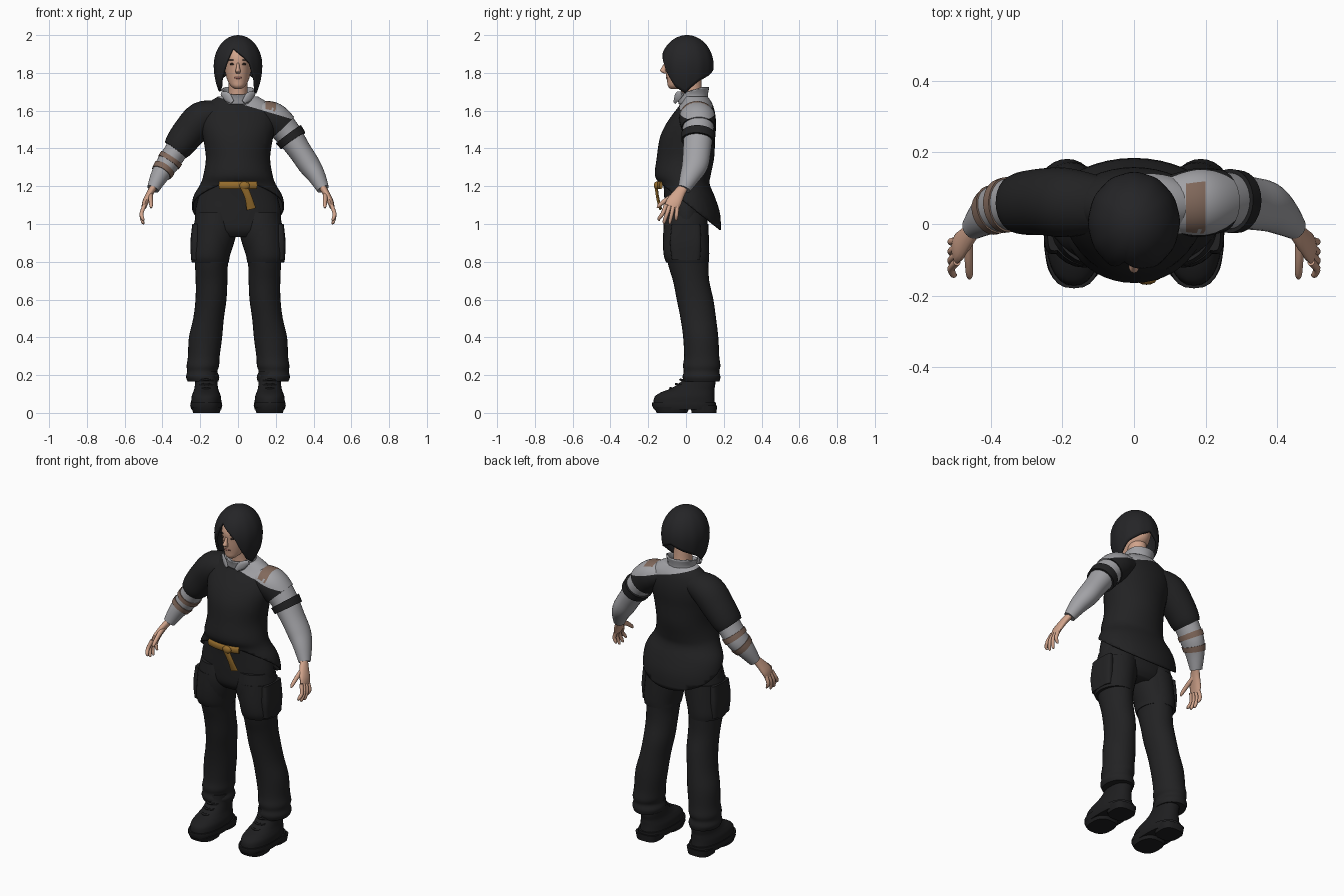
import bpy, bmesh, math
from mathutils import Vector

if "Cube" in bpy.data.objects:
    bpy.data.objects.remove(bpy.data.objects["Cube"])

# ---------- colours ----------
def colour(name, r, g, b):
    m = bpy.data.materials.new(name)
    m.diffuse_color = (r, g, b, 1)
    m.use_nodes = True
    m.node_tree.nodes["Principled BSDF"].inputs["Base Color"].default_value = m.diffuse_color
    return m

CLOTH = colour("black cloth", .016, .016, .017)
HAIR = colour("black hair", .018, .018, .020)
BOOT = colour("black leather", .013, .013, .014)
GREY = colour("grey linen", .36, .36, .38)
BROWN = colour("brown strap", .22, .14, .105)
GOLD = colour("ochre sash", .30, .15, .025)
SKIN = colour("skin", .64, .37, .26)
LIP = colour("lips", .42, .17, .14)
EYE = colour("dark eye", .04, .025, .02)

# ---------- helpers ----------
def finish(name, bm, *mats, angle=50, thick=0):
    bmesh.ops.recalc_face_normals(bm, faces=bm.faces)
    me = bpy.data.meshes.new(name)
    bm.to_mesh(me)
    bm.free()
    for m in mats:
        me.materials.append(m)
    me.shade_smooth()
    me.set_sharp_from_angle(angle=math.radians(angle))
    ob = bpy.data.objects.new(name, me)
    bpy.context.collection.objects.link(ob)
    if thick:
        mod = ob.modifiers.new("thickness", 'SOLIDIFY')
        mod.thickness = thick
        mod.offset = -1
    return ob

def smooth_path(rows, sub):
    """Catmull-Rom through rows of numbers."""
    out = []
    for i in range(len(rows) - 1):
        p0, p1, p2, p3 = (rows[max(0, min(len(rows) - 1, i + k))] for k in (-1, 0, 1, 2))
        for s in range(sub):
            t = s / sub
            out.append([.5 * (2 * b + (c - a) * t + (2 * a - 5 * b + 4 * c - d) * t * t
                        + (3 * b - a - 3 * c + d) * t ** 3) for a, b, c, d in zip(p0, p1, p2, p3)])
    return out + [list(rows[-1])]

def loft(rows, flat=False, ref=(0, 1, 0), seg=28, sub=4, caps=True, power=2, mirror=1):
    """Skin rings of (x, y, z, side radius, radius along ref)."""
    bm = bmesh.new()
    rows = smooth_path([(r[0] * mirror, *r[1:]) for r in rows], sub)
    pts = [Vector(r[:3]) for r in rows]
    rings = []
    for i, r in enumerate(rows):
        t = Vector((0, 0, 1)) if flat else (pts[min(i + 1, len(pts) - 1)] - pts[max(i - 1, 0)]).normalized()
        u = Vector(ref)
        u = (u - t * u.dot(t)).normalized()
        v = t.cross(u)
        ring = []
        for k in range(seg):
            c, s = math.cos(math.tau * k / seg), math.sin(math.tau * k / seg)
            c, s = (math.copysign(abs(w) ** (2 / power), w) for w in (c, s))
            ring.append(bm.verts.new(pts[i] + u * c * r[4] + v * s * r[3]))
        rings.append(ring)
    for a, b in zip(rings, rings[1:]):
        for k in range(seg):
            bm.faces.new((a[k], a[k - 1], b[k - 1], b[k]))
    if caps:
        bm.faces.new(rings[0])
        bm.faces.new(rings[-1])
    return bm

def cut(bm, co, no, drop=False):
    bmesh.ops.bisect_plane(bm, geom=bm.verts[:] + bm.edges[:] + bm.faces[:], plane_co=co,
                           plane_no=no, clear_inner=drop)

def paint(bm, rule, index):
    for f in bm.faces:
        if rule(f.calc_center_median()):
            f.material_index = index

def blob(name, loc, size, mat):
    bm = bmesh.new()
    bmesh.ops.create_uvsphere(bm, u_segments=14, v_segments=8, radius=1)
    bmesh.ops.scale(bm, vec=size, verts=bm.verts)
    bmesh.ops.translate(bm, vec=loc, verts=bm.verts)
    return finish(name, bm, mat)

# ---------- tunic with slanted neckline and long back hem ----------
NECK_CO, NECK_NO = Vector((0, 0, 1.64)), Vector((.285, 0, .958))
above_neckline = lambda c: (c - NECK_CO).dot(NECK_NO) > 0
on_strap = lambda c: above_neckline(c) and .145 < c.x < .2 and -.02 < c.y < .12

def neckline(bm):
    cut(bm, NECK_CO, NECK_NO)
    for x in (.145, .2):
        cut(bm, (x, 0, 0), (1, 0, 0))
    paint(bm, above_neckline, 1)
    paint(bm, on_strap, 2)

tunic = [(.94, .03, .235, .155), (1.05, .028, .245, .153), (1.14, .012, .238, .142), (1.21, -.008, .2, .134),
         (1.26, -.017, .183, .148), (1.35, -.003, .17, .152), (1.45, .007, .184, .147),
         (1.52, .024, .198, .135), (1.58, .042, .198, .113), (1.635, .055, .165, .085), (1.675, .05, .105, .065)]
bm = loft([(0, y, z, a, b) for z, y, a, b in tunic], flat=True, seg=40)
cut(bm, (0, -.15, 1.225), (0, .26, .34), drop=True)
neckline(bm)
finish("tunic", bm, CLOTH, GREY, BROWN, thick=.008)

# ---------- trousers ----------
hips = [(.93, 0, .15, .08), (.97, 0, .215, .108), (1.05, 0, .228, .114), (1.14, -.005, .21, .11), (1.22, -.01, .18, .11)]
finish("trouser_hips", loft([(0, y, z, a, b) for z, y, a, b in hips], flat=True, seg=36), CLOTH)
leg = [(.165, .185, .083, .08, .094), (.19, .187, .082, .088, .1), (.22, .189, .082, .08, .094),
       (.25, .186, .083, .086, .099), (.3, .181, .083, .084, .093), (.4, .172, .078, .088, .093),
       (.5, .156, .065, .081, .094), (.6, .143, .048, .082, .097), (.7, .14, .027, .084, .096),
       (.8, .14, .01, .089, .108), (.95, .124, -.002, .115, .117), (1.06, .12, 0, .1, .11)]
thigh = [(.795, .146, .008, .098, .112), (.83, .147, .003, .103, .12), (.9, .139, 0, .106, .122), (1, .126, 0, .112, .118)]
for side, s in (("right", -1), ("left", 1)):
    finish(side + "_trouser_leg", loft([(x, y, z, a, b) for z, x, y, a, b in leg], flat=True, mirror=s), CLOTH)
    finish(side + "_thigh_panel", loft([(x, y, z, a, b) for z, x, y, a, b in thigh], flat=True, mirror=s), CLOTH)
    finish(side + "_cargo_pocket", loft([(.222, 0, .81, .026, .075), (.226, -.002, .9, .026, .082), (.222, 0, 1, .02, .075)],
           flat=True, power=3.5, mirror=s), CLOTH)

    # boots: sole, heel, upper and laces
    finish(side + "_boot_sole", loft([(.168, -.01, .018, .079, .16), (.168, -.01, .04, .085, .17), (.168, -.01, .055, .083, .17)],
           flat=True, power=2.6, sub=1, mirror=s), BOOT)
    finish(side + "_boot_heel", loft([(.17, .095, 0, .066, .066), (.17, .095, .04, .074, .07)],
           flat=True, power=3, sub=1, mirror=s), BOOT)
    finish(side + "_boot_tread", loft([(.167, -.075, 0, .07, .08), (.167, -.075, .03, .08, .095)],
           flat=True, power=2.6, sub=1, mirror=s), BOOT)
    upper = [(.05, -.01, .08, .163), (.085, -.008, .078, .158), (.108, .008, .07, .142), (.125, .03, .064, .12),
             (.15, .055, .06, .1), (.18, .07, .058, .086), (.22, .075, .058, .083)]
    finish(side + "_boot_upper", loft([(.168, y, z, a, b) for z, y, a, b in upper], flat=True, power=2.3, mirror=s), BOOT)
    for y, z in ((-.075, .125), (-.045, .147), (-.022, .17)):
        finish(side + "_boot_lace", loft([(.13, y + .02, z, .005, .005), (.168, y - .008, z + .006, .006, .006),
               (.206, y + .02, z, .005, .005)], ref=(0, 0, 1), seg=8, mirror=s), BOOT)

# ---------- sash ----------
arc = [(.2 * math.sin(a), -.01 - .14 * math.cos(a), 1.205, .02, .009) for a in (-.52, -.25, 0, .25, .52)]
finish("sash", loft([(x, y, z, b, a) for x, y, z, a, b in arc], ref=(0, 0, 1), seg=12), GOLD)
blob("sash_knot", (.035, -.155, 1.203), (.028, .015, .022), GOLD)
finish("sash_tail", loft([(.03, -.158, 1.2, .02, .008), (.055, -.15, 1.14, .019, .008), (.07, -.135, 1.08, .025, .008)],
       seg=12), GOLD)

# ---------- arms ----------
ARM = [(.1, .055, 1.585, .06, .075), (.18, .06, 1.56, .08, .09), (.255, .065, 1.49, .073, .08), (.325, .058, 1.39, .062, .074),
       (.375, .048, 1.315, .059, .07), (.415, .022, 1.255, .048, .055), (.45, -.01, 1.185, .033, .034)]
grow = lambda rows, g: [(x, y, z, a + g, b + g) for x, y, z, a, b in rows]
PATH = smooth_path(ARM, 12)
along = lambda p: p[0] * .6 - p[2] * .8
piece = lambda lo, hi: [p for p in PATH if lo <= along(p) <= hi]

bm = loft(ARM)
neckline(bm)
paint(bm, lambda c: not on_strap(c), 1)
finish("left_shirt_sleeve", bm, CLOTH, GREY, BROWN)
bm = loft(grow(piece(-1.3, -1.066), .006), sub=1)
neckline(bm)
finish("left_tunic_shoulder", bm, CLOTH, GREY, BROWN)
finish("left_arm_band", loft(grow(piece(-1.022, -.97), .011), sub=1), CLOTH)
finish("right_shirt_sleeve", loft(ARM, mirror=-1), GREY)
sleeve = [(.1, .055, 1.59, .065, .08), (.19, .06, 1.56, .09, .097), (.26, .062, 1.485, .088, .093),
          (.31, .058, 1.42, .08, .088), (.332, .056, 1.392, .07, .08)]
finish("right_tunic_sleeve", loft(sleeve, mirror=-1), CLOTH)
for lo, hi in ((-.872, -.838), (-.806, -.772)):
    finish("right_forearm_wrap", loft(grow(piece(lo, hi), .005), sub=1, mirror=-1), BROWN)

# ---------- hands ----------
for side, s in (("right", -1), ("left", 1)):
    palm = [(.444, -.008, 1.2, .019, .024), (.465, -.035, 1.165, .018, .031), (.488, -.062, 1.12, .017, .04),
            (.498, -.076, 1.09, .013, .038)]
    finish(side + "_palm", loft(palm, seg=16, mirror=s), SKIN)
    for y0, y1, z1 in ((-.106, -.142, 1.018), (-.086, -.115, 1.002), (-.066, -.085, 1.0), (-.047, -.052, 1.018)):
        finger = [(.495, y0, 1.1, .011, .011), (.511, (y0 + y1) / 2, 1.055, .0105, .0105),
                  (.505, y1, z1 + .012, .009, .009), (.498, y1, z1, .004, .004)]
        finish(side + "_finger", loft(finger, seg=10, mirror=s), SKIN)
    thumb = [(.464, -.045, 1.16, .014, .016), (.462, -.1, 1.13, .012, .013), (.46, -.14, 1.1, .01, .01), (.46, -.152, 1.085, .004, .004)]
    finish(side + "_thumb", loft(thumb, seg=10, mirror=s), SKIN)

# ---------- neck, collar and head ----------
finish("neck", loft([(0, .04, 1.62, .06, .062), (0, .03, 1.7, .05, .055), (0, .02, 1.8, .052, .06)], flat=True), SKIN)
bm = loft([(0, .04, 1.635, .085, .07), (0, .033, 1.68, .072, .075), (0, .025, 1.725, .088, .09)], flat=True, caps=False)
cut(bm, (0, .02, 1.705), (0, .3, -.95), drop=True)
finish("collar", bm, GREY, thick=.008)
for s in (-1, 1):
    finish("collar_flap", loft([(.085, -.02, 1.69, .008, .012), (.06, -.045, 1.675, .008, .025), (.03, -.06, 1.645, .006, .012)],
           ref=(0, 0, 1), seg=10, mirror=s), GREY)

face = [(1.715, -.06, .018, .022), (1.73, -.05, .038, .046), (1.755, -.032, .053, .068), (1.79, -.008, .065, .098),
        (1.83, .002, .071, .112), (1.88, .005, .076, .117), (1.93, .01, .07, .1), (1.965, .01, .04, .06)]
finish("head", loft([(0, y, z, a, b) for z, y, a, b in face], flat=True), SKIN)
finish("nose", loft([(0, -.108, 1.852, .006, .006), (0, -.116, 1.83, .009, .012), (0, -.121, 1.81, .014, .016),
       (0, -.108, 1.797, .009, .008)], flat=True, seg=14), SKIN)
blob("mouth", (0, -.0985, 1.774, ), (.021, .007, .0065), LIP)
for s in (-1, 1):
    blob("eye", (s * .031, -.102, 1.846), (.013, .005, .0055), EYE)
    blob("eyebrow", (s * .033, -.104, 1.868), (.018, .004, .003), HAIR)

# ---------- bob hair: hem height varies around the head ----------
HEM = [(-180, 1.82), (-118, 1.755), (-85, 1.70), (-60, 1.725), (-42, 1.79), (-30, 1.85), (-15, 1.93), (0, 1.91),
       (15, 1.885), (30, 1.85), (42, 1.79), (60, 1.725), (85, 1.69), (118, 1.755), (180, 1.82)]

def hem(a):
    for (a0, z0), (a1, z1) in zip(HEM, HEM[1:]):
        if a <= a1:
            return z0 + (z1 - z0) * (a - a0) / (a1 - a0)

bm = bmesh.new()
cols, rows = 72, 18
top = bm.verts.new((0, .005, 2))
grid = []
for i in range(cols):
    deg = -180 + 360 * i / cols
    a, low, col = math.radians(deg), hem(deg), []
    low_t = math.acos(min(1, (low - 1.84) / .16)) if low > 1.84 else math.pi / 2 + (1.84 - low) / .16
    for j in range(1, rows + 1):
        t = low_t * j / rows
        if t < math.pi / 2:
            z, r = 1.84 + .16 * math.cos(t), math.sin(t)
        else:
            z = 1.84 - .16 * (t - math.pi / 2)
            r = 1 - .25 * ((1.84 - z) / .15) ** 2
        r *= 1 + .008 * math.cos(a * 12) * j / rows
        col.append(bm.verts.new((.128 * r * math.sin(a), .005 - .14 * r * math.cos(a), z)))
    grid.append(col)
for i in range(cols):
    a, b = grid[i - 1], grid[i]
    bm.faces.new((top, a[0], b[0]))
    for j in range(rows - 1):
        bm.faces.new((a[j], a[j + 1], b[j + 1], b[j]))
finish("hair", bm, HAIR, thick=.014)
